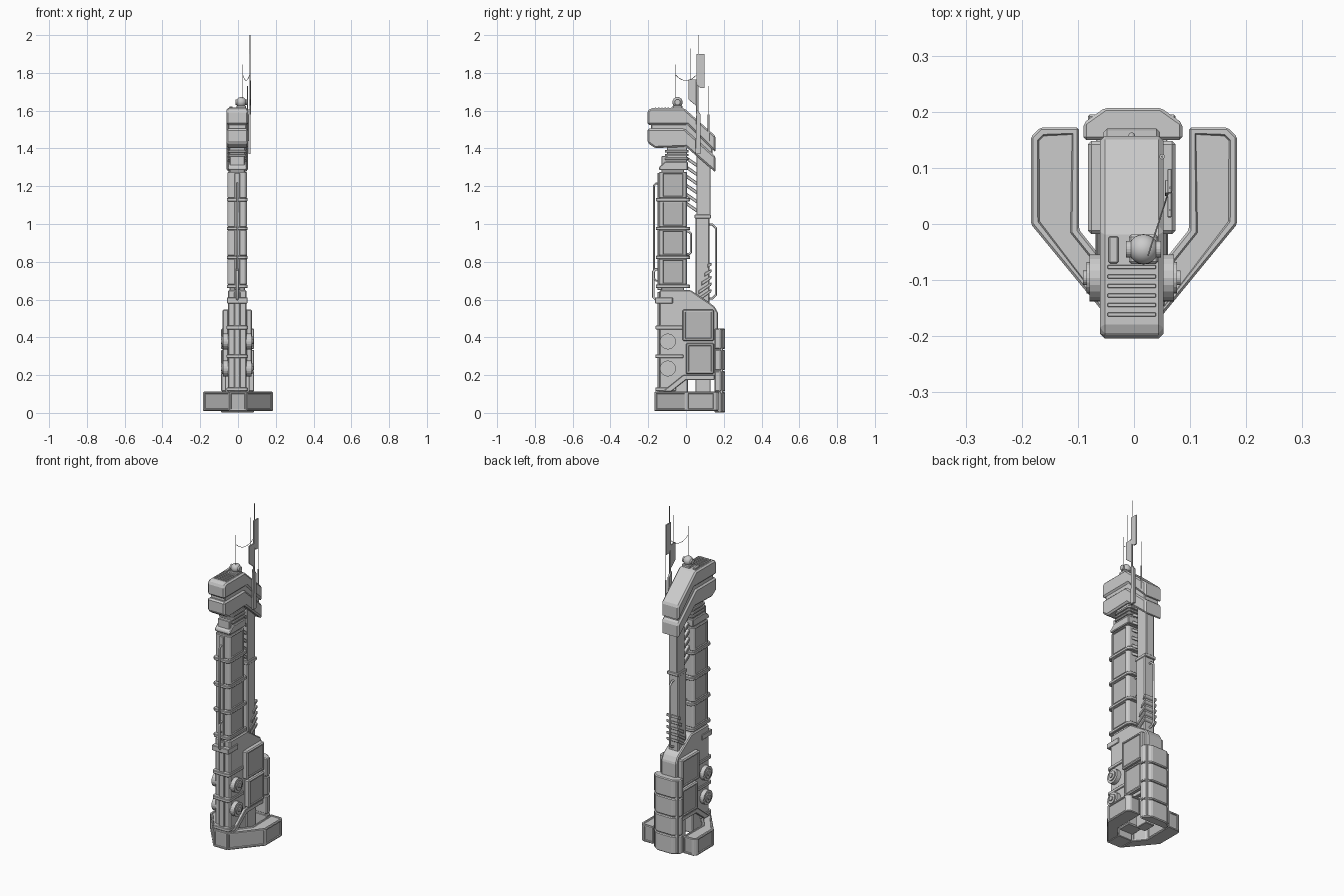
import bpy, bmesh, math
from mathutils import Matrix, Vector

cube = bpy.data.objects.get("Cube")
if cube:
    bpy.data.objects.remove(cube, do_unlink=True)

CX = -0.004  # the tower stands slightly off the base centre


def material(name, v):
    m = bpy.data.materials.new(name)
    m.use_nodes = True
    m.diffuse_color = (v, v, v, 1)
    m.node_tree.nodes["Principled BSDF"].inputs["Base Color"].default_value = (v, v, v, 1)
    return m


MATS = [material("light grey", 0.6), material("panel grey", 0.5)]


def finish(bm, name):
    bmesh.ops.recalc_face_normals(bm, faces=bm.faces)
    me = bpy.data.meshes.new(name)
    bm.to_mesh(me)
    bm.free()
    for m in MATS:
        me.materials.append(m)
    ob = bpy.data.objects.new(name, me)
    bpy.context.collection.objects.link(ob)
    return ob


def prism(name, pts, axis, a, b, bevel=0.004, panel=None, rim=0.012, sink=0.005):
    """Extrude an outline along x (points are y, z) or z (points are x, y)."""
    bm = bmesh.new()
    place = (lambda p, t: (t, p[0], p[1])) if axis == "x" else (lambda p, t: (p[0], p[1], t))
    lo = [bm.verts.new(place(p, a)) for p in pts]
    hi = [bm.verts.new(place(p, b)) for p in pts]
    bm.faces.new(lo)
    bm.faces.new(hi)
    for i in range(len(pts)):
        j = (i + 1) % len(pts)
        bm.faces.new((lo[i], lo[j], hi[j], hi[i]))
    bmesh.ops.recalc_face_normals(bm, faces=bm.faces)
    if bevel:
        bmesh.ops.bevel(bm, geom=bm.edges[:], offset=bevel, segments=1, affect="EDGES", clamp_overlap=True)
    bm.normal_update()
    if panel:
        faces = [f for f in bm.faces if f.calc_area() > 0.002 and panel(f.normal)]
        bmesh.ops.inset_individual(bm, faces=faces, thickness=rim, depth=0)
        bmesh.ops.inset_individual(bm, faces=faces, thickness=0.003, depth=-sink)
        for f in faces:
            if abs(f.normal.z) < 0.5:
                f.material_index = 1
    return finish(bm, name)


def block(name, half, y0, y1, z0, z1, bevel=0.003, **kw):
    pts = [(y0, z0), (y1, z0), (y1, z1), (y0, z1)]
    return prism(name, pts, "x", CX - half, CX + half, bevel, **kw)


def octagon(half, y0, y1, c):
    right = [(half - c, y0), (half, y0 + c), (half, y1 - c), (half - c, y1)]
    left = [(-x, y) for x, y in reversed(right)]
    return [(x + CX, y) for x, y in right + left]


def pipe(name, pts, r):
    cu = bpy.data.curves.new(name, "CURVE")
    cu.dimensions = "3D"
    cu.bevel_depth = r
    cu.bevel_resolution = 2
    cu.use_fill_caps = True
    sp = cu.splines.new("POLY")
    sp.points.add(len(pts) - 1)
    for q, p in zip(sp.points, pts):
        q.co = (*p, 1)
    cu.materials.append(MATS[0])
    ob = bpy.data.objects.new(name, cu)
    bpy.context.collection.objects.link(ob)


def disc(name, centre, r, depth, r_top=None):
    bm = bmesh.new()
    turn = Matrix.Translation(centre) @ Matrix.Rotation(math.pi / 2, 4, "Y")
    bmesh.ops.create_cone(bm, cap_ends=True, segments=20, radius1=r, radius2=r_top or r, depth=depth, matrix=turn)
    return finish(bm, name)


def sideways(n):
    return abs(n.x) > 0.9


# Base: two angled arms joined at the front
arm = [(0.184, 0), (0.184, 0.155), (0.167, 0.172), (0.098, 0.172), (0.098, -0.01), (0.046, -0.075), (0.046, -0.168)]
for s, side in ((1, "left"), (-1, "right")):
    prism(side + "_base_arm", [(s * x, y) for x, y in arm], "z", 0.01, 0.112, 0.004,
          lambda n: n.z > -0.5, 0.009)
prism("base_front", [(-0.046, -0.168), (0.046, -0.168), (0.046, -0.07), (-0.046, -0.07)], "z", 0.01, 0.112,
      0.003, lambda n: n.y < -0.5, 0.009)

# Rear buttress in stacked segments
rear = [(0.088, 0.15), (0.088, 0.18), (0.05, 0.207), (-0.05, 0.207), (-0.088, 0.18), (-0.088, 0.15)]
for i in range(4):
    z = 0.112 * i
    prism(f"rear_buttress_{i + 1}", [(x + CX / 2, y) for x, y in rear], "z", z + 0.002, z + 0.11, 0.005)
block("rear_buttress_core", 0.078, 0.152, 0.195, 0.01, 0.44)
block("rear_foot", 0.03, 0.05, 0.13, 0.01, 0.22)

# Lower body with its sloped shoulder
body = [(-0.14, 0.05), (0.01, 0.05), (0.01, 0.19), (0.16, 0.19), (0.17, 0.3), (0.17, 0.53),
        (0.15, 0.565), (0.025, 0.65), (-0.14, 0.65)]
prism("lower_body", body, "x", CX - 0.05, CX + 0.05, 0.006)
block("lower_front_strip", 0.016, -0.152, -0.13, 0.1, 0.64)
for z, y1 in ((0.125, -0.05), (0.3, -0.01), (0.452, -0.01)):
    prism("lower_band", octagon(0.056, -0.162, y1, 0.01), "z", z - 0.01, z + 0.01, 0.003)
block("front_bracket", 0.055, -0.165, -0.07, 0.58, 0.612)

# Side panels, braces and round ports, one set on each side
brace = [(-0.125, 0.112), (-0.08, 0.112), (0, 0.175), (0.15, 0.175), (0.15, 0.2), (-0.015, 0.2)]
for s, side in ((1, "left"), (-1, "right")):
    def out(d):
        return CX + s * d
    prism(side + "_brace", brace, "x", out(0.045), out(0.065), 0.003)
    for z0, z1, y0 in ((0.205, 0.37, 0.0), (0.38, 0.548, -0.018)):
        pts = [(y0, z0), (0.148, z0), (0.148, z1), (y0, z1)]
        prism(side + "_side_panel", pts, "x", out(0.045), out(0.078), 0.006, sideways, 0.01)
    for z in (0.235, 0.378):
        disc(side + "_port_rim", (out(0.06), -0.096, z), 0.042, 0.03)
        disc(side + "_port_ring", (out(0.07), -0.096, z), 0.028, 0.022)
        disc(side + "_port_hub", (out(0.075), -0.096, z), 0.013, 0.024)

# Column: core, four panelled segments and the bands between them
block("column_core", 0.04, -0.13, -0.01, 0.6, 1.36)
block("column_front_strip", 0.014, -0.152, -0.125, 0.65, 1.27)
for i in range(4):
    z = 0.678 + 0.153 * i
    prism(f"column_segment_{i + 1}", octagon(0.051, -0.142, 0.004, 0.012), "z", z, z + 0.139, 0.004,
          sideways, 0.006)
    prism(f"column_band_{i + 1}", octagon(0.055, -0.16, 0.022, 0.014), "z", z - 0.017, z + 0.001, 0.003)
neck = [(-0.142, 1.285), (0.01, 1.285), (0.01, 1.33), (-0.11, 1.33), (-0.142, 1.302)]
prism("column_cap", neck, "x", CX - 0.05, CX + 0.05, 0.004)
block("neck", 0.042, -0.1, 0.005, 1.32, 1.42)
for z in (1.345, 1.365, 1.385):
    prism("neck_ring", octagon(0.05, -0.112, 0.014, 0.01), "z", z - 0.006, z + 0.006, 0.002)

# Rear spine with diagonal fins
block("upper_spine", 0.027, 0.055, 0.13, 1.03, 1.42)
block("lower_spine", 0.034, 0.05, 0.125, 0.55, 1.05, 0.006)
block("spine_collar", 0.037, 0.045, 0.133, 1.03, 1.05)
for i in range(5):
    z = 0.6 + 0.035 * i
    fin = [(0.05 + 0.016 * i, z - 0.02 + 0.012 * i), (0.134, z + 0.04), (0.134, z + 0.056), (0.05 + 0.016 * i, z + 0.012 * i)]
    prism("lower_fin", fin, "x", CX - 0.04, CX + 0.04, 0.002)
for i in range(6):
    z = 1.06 + 0.048 * i
    fin = [(0.0, z + 0.04), (0.058, z), (0.058, z + 0.02), (0.0, z + 0.06)]
    prism("upper_fin", fin, "x", CX - 0.022, CX + 0.022, 0.002)


# Handrail pipes
def rail(name, y_wall, y_out, z0, z1, r):
    c = (y_out - y_wall) * 0.4
    path = [(y_wall, z0), (y_out - c, z0), (y_out, z0 + abs(c)), (y_out, z1 - abs(c)), (y_out - c, z1), (y_wall, z1)]
    pipe(name, [(CX, y, z) for y, z in path], r)


rail("front_rail", -0.14, -0.17, 0.7, 1.215, 0.005)
rail("front_lower_rail", -0.14, -0.173, 0.6, 0.76, 0.007)
rail("rear_rail", 0.11, 0.158, 0.605, 0.998, 0.006)
rail("inner_rail", 0.0, 0.026, 0.84, 0.96, 0.006)

# Head: two bent slabs around a thinner core
upper = [(-0.204, 1.525), (-0.204, 1.598), (-0.188, 1.613), (-0.01, 1.613), (0.157, 1.465), (0.157, 1.378), (0.008, 1.525)]
lower = [(-0.204, 1.43), (-0.204, 1.505), (-0.008, 1.505), (0.157, 1.357), (0.157, 1.272), (0.0, 1.408), (-0.165, 1.402)]
core = [(-0.185, 1.44), (-0.185, 1.58), (-0.02, 1.58), (0.14, 1.43), (0.14, 1.32), (0.0, 1.44)]
prism("head_upper_slab", upper, "x", CX - 0.057, CX + 0.057, 0.009)
prism("head_lower_slab", lower, "x", CX - 0.057, CX + 0.057, 0.009)
prism("head_core", core, "x", CX - 0.048, CX + 0.048, 0.004)
for i in range(6):
    y = -0.165 + 0.017 * i
    block("roof_slat", 0.043, y, y + 0.007, 1.608, 1.618, 0.001)
prism("roof_plate", [(-0.045, -0.07), (-0.028, -0.07), (-0.028, -0.022), (-0.045, -0.022)], "z", 1.605, 1.622, 0.002)

# Roof sensor: square foot and ringed ball
hub = Vector((0.017, -0.045, 1.645))
foot = [(hub.x + a * 0.026, hub.y + b * 0.026) for a, b in ((-1, -1), (1, -1), (1, 1), (-1, 1))]
prism("sensor_foot", foot, "z", 1.605, 1.628, 0.004)
bm = bmesh.new()
bmesh.ops.create_uvsphere(bm, u_segments=20, v_segments=12, radius=0.027, matrix=Matrix.Translation(hub))
ball = finish(bm, "sensor_ball")
disc("sensor_axle", hub, 0.015, 0.062)
bpy.ops.object.select_all(action="DESELECT")
ball.select_set(True)
bpy.context.view_layer.objects.active = ball
bpy.ops.object.shade_smooth_by_angle()

# Aerial plates on the left side of the head
aerials = {
    "aerial_mount": [(0.05, 1.37), (0.078, 1.37), (0.078, 1.58), (0.055, 1.61)],
    "aerial_middle_plate": [(0.012, 1.66), (0.055, 1.625), (0.055, 1.765), (0.012, 1.765)],
    "aerial_top_plate": [(0.055, 1.74), (0.075, 1.72), (0.098, 1.72), (0.098, 1.9), (0.055, 1.9)],
}
for name, pts in aerials.items():
    prism(name, pts, "x", 0.055 if "mount" in name else 0.06, 0.067, 0.001)

# Whip antennas and the sagging wire
for x, y, z0, z1, r in ((0.064, 0.065, 1.4, 2.0, 0.0018), (0.064, 0.025, 1.75, 1.93, 0.0015),
                        (0.05, 0.12, 1.45, 1.73, 0.0018), (0.025, -0.056, 1.64, 1.845, 0.0013)):
    pipe("whip_antenna", [(x, y, z0), (x, y, z1)], r)
pipe("aerial_joint", [(0.064, 0.057, 1.58), (0.064, 0.057, 1.76)], 0.004)
pipe("whip_holder", [(0.05, 0.12, 1.44), (0.05, 0.12, 1.58)], 0.005)
a, b = Vector((0.025, -0.056, 1.79)), Vector((0.064, 0.065, 1.8))
pipe("sagging_wire", [a.lerp(b, t / 10) - Vector((0, 0, 0.14 * t / 10 * (1 - t / 10))) for t in range(11)], 0.0013)
